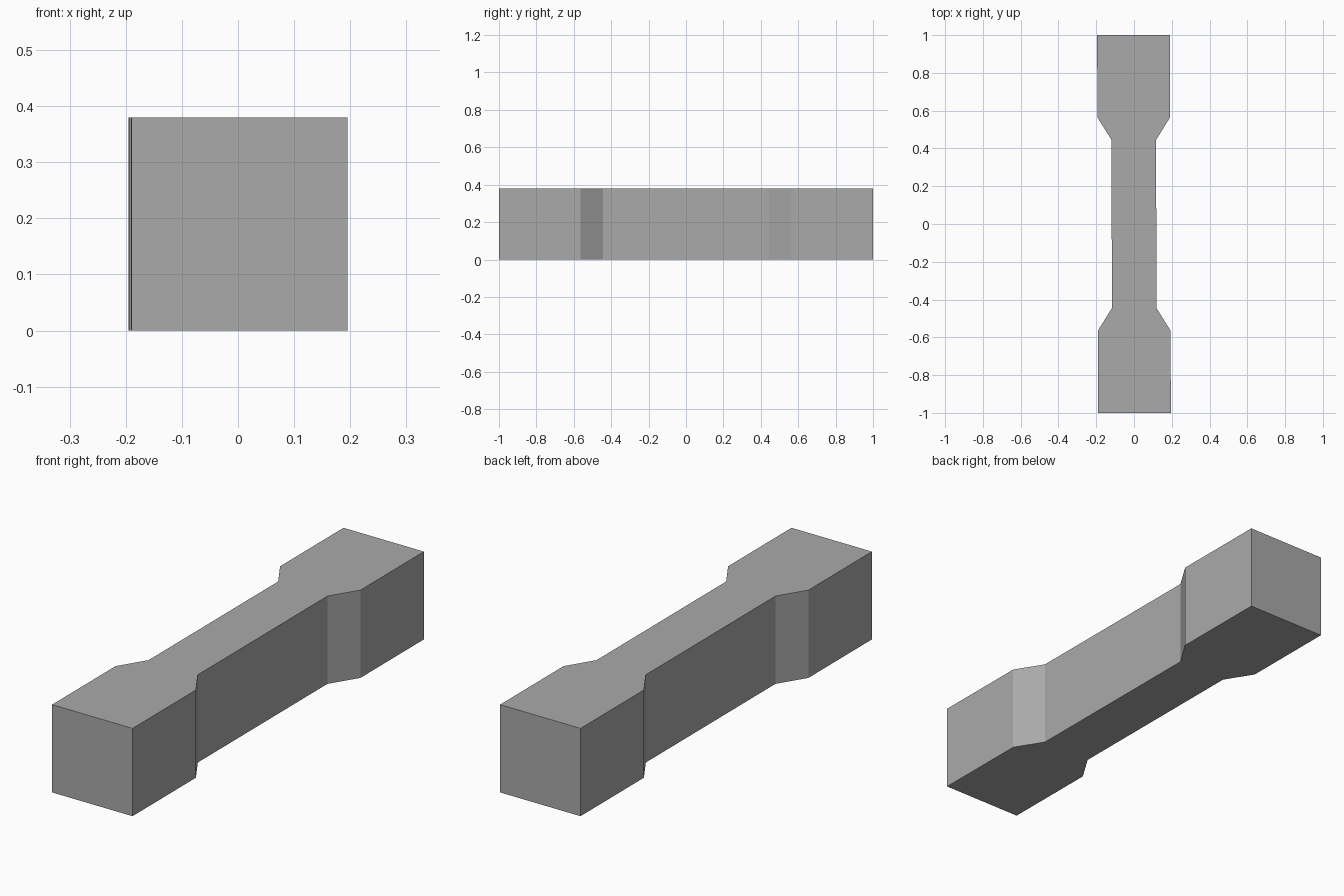
import bpy
import bmesh

if "Cube" in bpy.data.objects:
    bpy.data.objects.remove(bpy.data.objects["Cube"])

HEIGHT = 0.38

# Plain grey material
grey = bpy.data.materials.new("grey")
grey.diffuse_color = (0.4, 0.4, 0.4, 1.0)
grey.use_nodes = True
grey.node_tree.nodes["Principled BSDF"].inputs["Base Color"].default_value = grey.diffuse_color

# Half outline of the bar: wide grips, tapers and a narrow waist
half = [(0.1925, -1.0), (0.1925, -0.565), (0.118, -0.445),
        (0.118, 0.445), (0.1925, 0.565), (0.1925, 1.0)]
outline = half + [(-x, y) for x, y in reversed(half)]


def skew(x, y):
    """Lean the outline very slightly towards -x at the back."""
    return x - 0.0025 * y, y


# Extrude the outline into a solid bar
bm = bmesh.new()
base = bm.faces.new([bm.verts.new((*skew(x, y), 0)) for x, y in outline])
top = bmesh.ops.extrude_face_region(bm, geom=[base], use_keep_orig=True)
bmesh.ops.translate(bm, vec=(0, 0, HEIGHT),
                    verts=[v for v in top["geom"] if isinstance(v, bmesh.types.BMVert)])
bmesh.ops.recalc_face_normals(bm, faces=bm.faces)

mesh = bpy.data.meshes.new("waisted_bar")
bm.to_mesh(mesh)
bm.free()
mesh.materials.append(grey)
bar = bpy.data.objects.new("waisted_bar", mesh)
bpy.context.collection.objects.link(bar)
